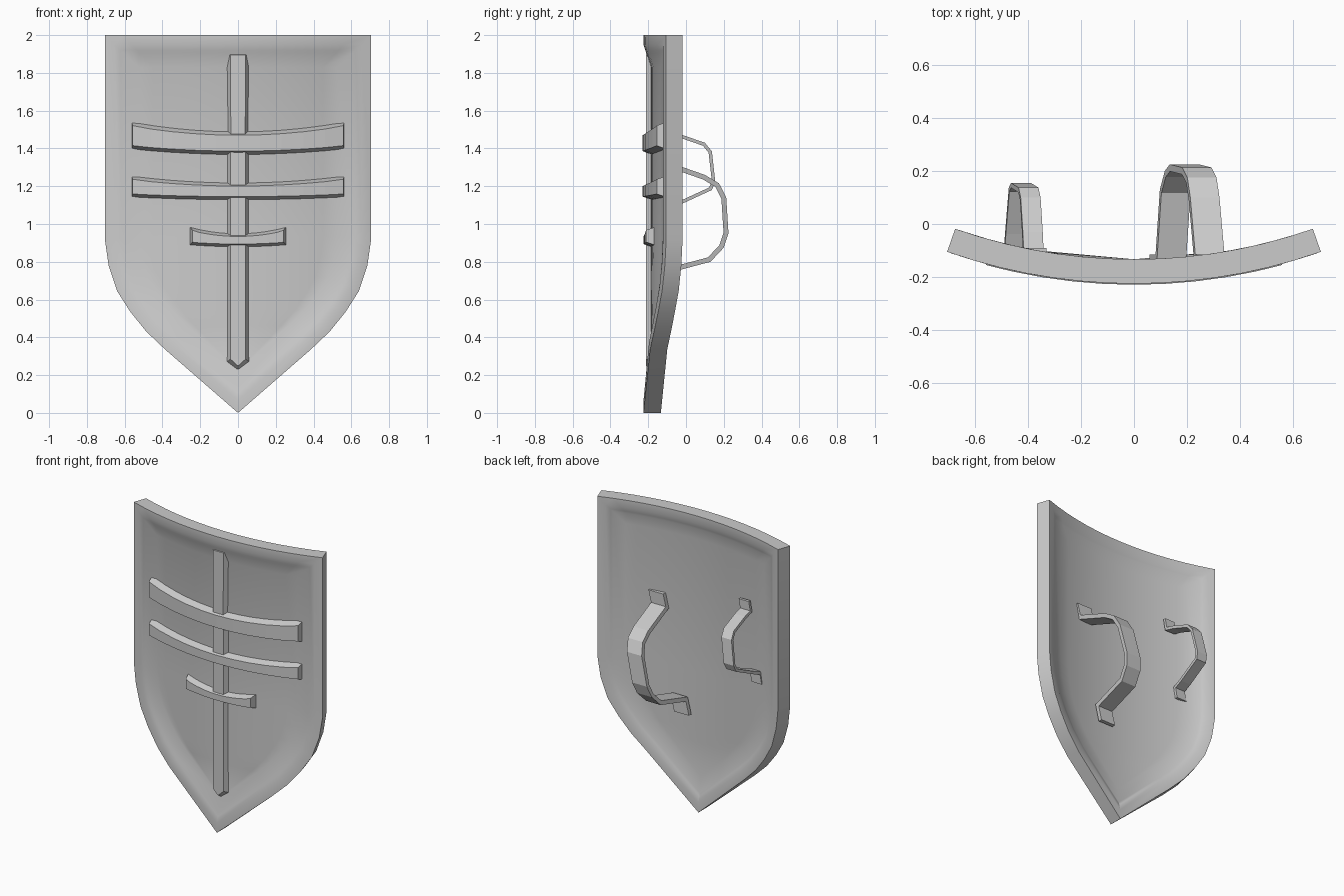
import bpy, bmesh, math
from mathutils import Vector

if "Cube" in bpy.data.objects:
    bpy.data.objects.remove(bpy.data.objects["Cube"])

R, YC = 2.13, 1.905      # bend radius of the shield and its axis position
N = 14                   # columns across the shield


def bend(x, z, t):
    """Flat point (x, z) at depth t wrapped on the shield's curve."""
    a = math.asin(x / R)
    return Vector(((R - t) * math.sin(a), YC - (R - t) * math.cos(a), z))


def offset(pts, d, closed=False):
    """Mitred offset of a 2D polyline to its right-hand side."""
    n, out = len(pts), []
    for i, p in enumerate(pts):
        p = Vector(p)
        a = Vector(pts[i - 1]) if i or closed else None
        b = Vector(pts[(i + 1) % n]) if i < n - 1 or closed else None
        dirs = [(p - a).normalized()] if a else []
        dirs += [(b - p).normalized()] if b else []
        n1, n2 = [Vector((e.y, -e.x)) for e in (dirs[0], dirs[-1])]
        out.append(p + (n1 + n2) * d / (1 + n1.dot(n2)))
    return out


def make(name, grids, angle=None):
    """Mesh from point grids (rows of points); touching points are welded."""
    bm = bmesh.new()
    for g in grids:
        vs = [[bm.verts.new(p) for p in row] for row in g]
        for r0, r1 in zip(vs, vs[1:]):
            for i in range(len(r0) - 1):
                bm.faces.new((r0[i], r0[i + 1], r1[i + 1], r1[i]))
    bmesh.ops.remove_doubles(bm, verts=bm.verts, dist=1e-4)
    bmesh.ops.recalc_face_normals(bm, faces=bm.faces)
    me = bpy.data.meshes.new(name)
    bm.to_mesh(me)
    bm.free()
    ob = bpy.data.objects.new(name, me)
    bpy.context.collection.objects.link(ob)
    if angle:
        bpy.context.view_layer.objects.active = ob
        ob.select_set(True)
        bpy.ops.object.shade_smooth_by_angle(angle=math.radians(angle))
        ob.select_set(False)
    return ob


def loft(name, sections):
    """Closed four-sided sections joined in a row, with end caps."""
    rows = [s + s[:1] for s in sections]
    caps = [[[s[0], s[1]], [s[3], s[2]]] for s in (sections[0], sections[-1])]
    return make(name, [rows] + caps)


# Shield body: moulded rim rings around a thin curved panel
half = [(.705, 2), (.705, .92), (.685, .78), (.64, .645), (.57, .535),
        (.485, .43), (.385, .335)]
outline = half + [(0, 0)] + [(-x, z) for x, z in reversed(half)]
M = len(half)
profile = [(.17, .04), (.095, .014), (.08, .01), (.05, 0), (0, 0),
           (0, .092), (.05, .092), (.08, .082), (.095, .078), (.17, .066)]


def ring(d, t):
    p = offset(outline, d, True)
    top = [p[-1].lerp(p[0], k / N) for k in range(1, N)]
    return [bend(q.x, q.y, t) for q in p + top + p[:1]]


def panel(d, t):
    p = offset(outline, d, True)
    rows = [[p[2 * M - i].lerp(p[i], k / N) for k in range(N + 1)]
            for i in range(M + 1)]
    return [[bend(q.x, q.y, t) for q in row] for row in rows]


make("shield_body", [[ring(d, t) for d, t in profile],
                     panel(*profile[0]), panel(*profile[-1])], 30)


# Upward-curving cross bars with chamfered edges and ends
def bar(name, w, z, h_mid, h_end, rise, depth, ch):
    secs, n = [], 10
    for k in range(n + 1):
        u = 2 * k / n - 1
        zc, h = z + rise * u * u, h_mid + (h_end - h_mid) * u * u
        xf = u * (w - .018 if abs(u) == 1 else w)
        secs.append([bend(u * w, zc - h, .045), bend(xf, zc - h + ch, depth),
                     bend(xf, zc + h - ch, depth), bend(u * w, zc + h, .045)])
    loft(name, secs)


bar("upper_cross_bar", .575, 1.428, .062, .073, .04, -.004, .02)
bar("middle_cross_bar", .575, 1.173, .046, .057, .025, -.004, .018)
bar("lower_cross_bar", .26, .914, .036, .048, .022, 0, .016)


# Vertical bar, pointed at the bottom: (z, half width, front z, front half width)
def upright(name, rows):
    loft(name, [[bend(-w, z, .045), bend(-f, zf, .012),
                 bend(f, zf, .012), bend(w, z, .045)]
                for z, w, zf, f in rows])


upright("upright_top", [(1.912, .062, 1.895, .04), (1.43, .055, 1.43, .038)])
upright("upright_blade", [(1.43, .06, 1.43, .04), (.27, .06, .285, .04),
                          (.228, .004, .25, .003)])


# Back straps: side profile path (y, z), leaning sideways by slope
def strap(name, path, x0, z0, slope, width, thick):
    inner = offset(path, thick)
    secs = []
    for p, q in zip(path, inner):
        s = []
        for (y, z), side in ((p, -1), (p, 1), (q, 1), (q, -1)):
            s.append(Vector((x0 + (z - z0) * slope + side * width / 2, y, z)))
        secs.append(s)
    loft(name, secs)


strap("arm_strap",
      [(-.115, 1.415), (-.115, 1.335), (.1, 1.26), (.175, 1.215), (.213, 1.14),
       (.225, .95), (.2, .875), (.13, .8), (-.115, .735), (-.115, .645)],
      .21, 1.03, .25, .11, .026)
strap("hand_grip",
      [(-.09, 1.55), (-.09, 1.49), (-.03, 1.475), (.1, 1.43), (.137, 1.385),
       (.155, 1.225), (.137, 1.18), (-.03, 1.103), (-.09, 1.08), (-.09, 1.015)],
      -.415, 1.29, .18, .075, .018)
